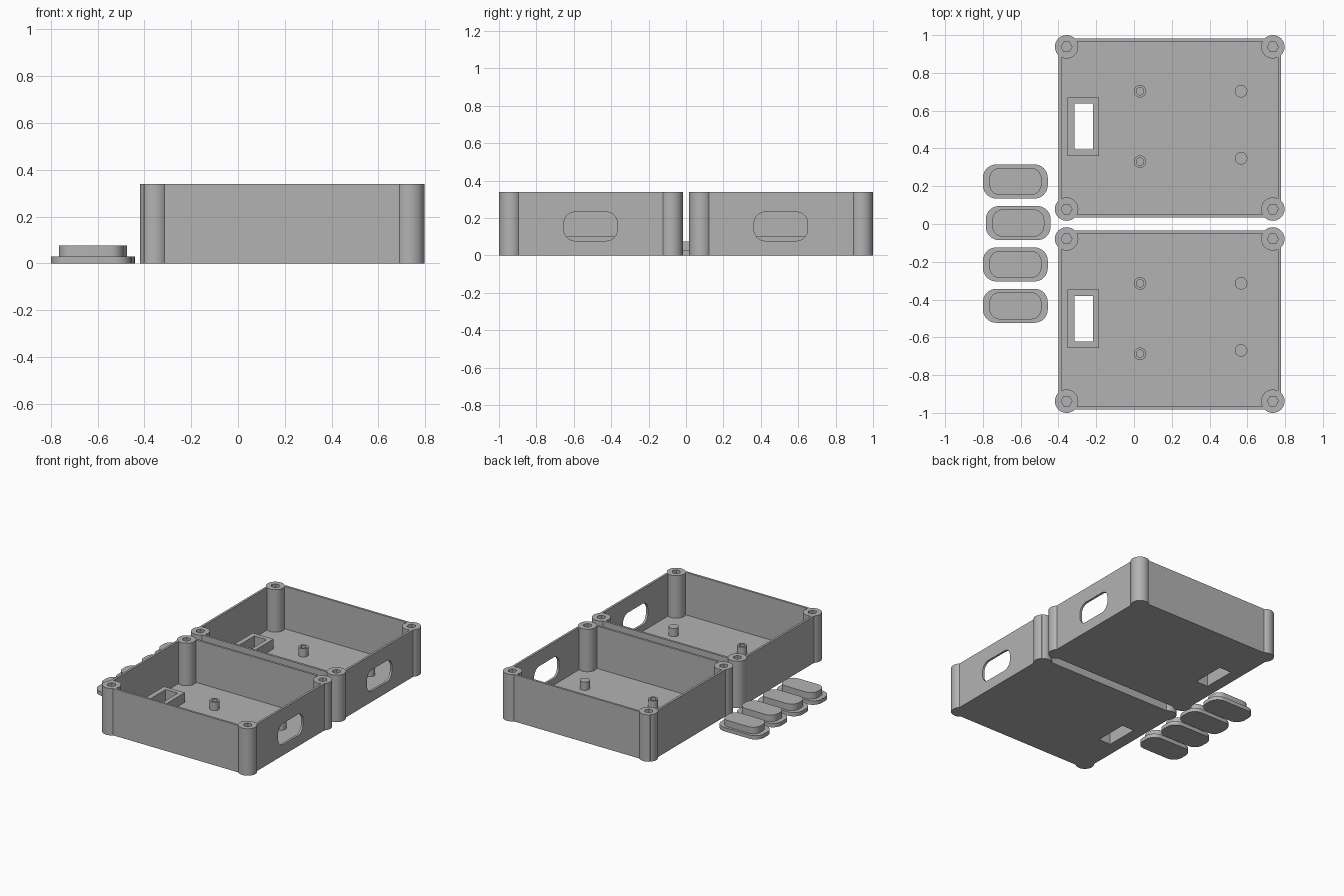
import bpy, bmesh, math
from mathutils import Matrix, Vector

if "Cube" in bpy.data.objects:
    bpy.data.objects.remove(bpy.data.objects["Cube"])

grey = bpy.data.materials.new("light grey plastic")
grey.diffuse_color = (0.45, 0.45, 0.45, 1)
grey.use_nodes = True
grey.node_tree.nodes["Principled BSDF"].inputs["Base Color"].default_value = grey.diffuse_color

HEIGHT, FLOOR = 0.34, 0.032
X0, X1, Y0, Y1 = -0.357, 0.735, 0.079, 0.938   # corner post centres
OUT, IN = 0.044, 0.028                         # wall faces beyond post centres


def prism(name, outline, z0, z1, matrix=Matrix()):
    """Solid from a flat outline, raised from z0 to z1."""
    bm = bmesh.new()
    face = bm.faces.new([bm.verts.new((x, y, z0)) for x, y in outline])
    res = bmesh.ops.extrude_face_region(bm, geom=[face])
    top = [v for v in res["geom"] if isinstance(v, bmesh.types.BMVert)]
    bmesh.ops.translate(bm, verts=top, vec=(0, 0, z1 - z0))
    bmesh.ops.recalc_face_normals(bm, faces=bm.faces)
    bm.transform(matrix)
    mesh = bpy.data.meshes.new(name)
    bm.to_mesh(mesh)
    bm.free()
    mesh.materials.append(grey)
    obj = bpy.data.objects.new(name, mesh)
    bpy.context.collection.objects.link(obj)
    return obj


def rect(x0, x1, y0, y1):
    return [(x0, y0), (x1, y0), (x1, y1), (x0, y1)]


def circle(x, y, r, n):
    return [(x + r * math.cos(2 * math.pi * i / n), y + r * math.sin(2 * math.pi * i / n))
            for i in range(n)]


def rounded(x, y, w, h, r, steps=8):
    pts = []
    for k, (sx, sy) in enumerate([(1, 1), (-1, 1), (-1, -1), (1, -1)]):
        for i in range(steps + 1):
            a = math.pi / 2 * (k + i / steps)
            pts.append((x + sx * (w / 2 - r) + r * math.cos(a),
                        y + sy * (h / 2 - r) + r * math.sin(a)))
    return pts


def combine(target, tool, operation):
    """Apply a boolean and remove the tool."""
    mod = target.modifiers.new("cut", "BOOLEAN")
    mod.operation, mod.solver, mod.object = operation, "EXACT", tool
    deps = bpy.context.evaluated_depsgraph_get()
    mesh = bpy.data.meshes.new_from_object(target.evaluated_get(deps))
    target.modifiers.clear()
    target.data = mesh
    bpy.data.objects.remove(tool)


def smooth(obj):
    obj.data.shade_smooth()
    obj.data.set_sharp_from_angle(angle=math.radians(30))


# Open tray
case = prism("back_case", rect(X0 - OUT, X1 + OUT, Y0 - OUT, Y1 + OUT), 0, HEIGHT)
combine(case, prism("cavity", rect(X0 - IN, X1 + IN, Y0 - IN, Y1 + IN), FLOOR, 0.5), "DIFFERENCE")

# Corner posts with hexagonal screw holes
posts = [(x, y) for x in (X0, X1) for y in (Y0, Y1)]
for x, y in posts:
    combine(case, prism("post", circle(x, y, 0.062, 40), 0, HEIGHT), "UNION")
for x, y in posts:
    combine(case, prism("screw_hole", circle(x, y, 0.029, 6), 0.12, 0.5), "DIFFERENCE")

# Raised frame around the floor window
combine(case, prism("frame", rect(-0.351, -0.184, 0.36, 0.67), FLOOR / 2, 0.102), "UNION")
combine(case, prism("window", rect(-0.314, -0.217, 0.394, 0.637), -0.1, 0.5), "DIFFERENCE")

# Board standoffs: two hollow, two solid
for x, y in [(0.032, 0.703), (0.032, 0.33), (0.567, 0.703), (0.567, 0.348)]:
    combine(case, prism("standoff", circle(x, y, 0.033, 24), FLOOR / 2, 0.092), "UNION")
    if x < 0.3:
        combine(case, prism("standoff_hole", circle(x, y, 0.02, 16), FLOOR, 0.5), "DIFFERENCE")

# Cable slot through the right wall
to_side = Matrix(((0, 0, 1, 0), (1, 0, 0, 0), (0, 1, 0, 0), (0, 0, 0, 1)))
combine(case, prism("slot", rounded(0.507, 0.155, 0.286, 0.154, 0.06), 0.74, 0.85, to_side),
        "DIFFERENCE")
smooth(case)

# Second identical case in front
front = bpy.data.objects.new("front_case", case.data)
front.location.y = -1.017
bpy.context.collection.objects.link(front)

# Four stepped slot plugs
for i, (x, y) in enumerate([(-0.628, 0.225), (-0.613, 0.005), (-0.628, -0.214), (-0.628, -0.433)]):
    plug = prism(f"plug_{i + 1}", rounded(x, y, 0.343, 0.18, 0.07), 0, 0.028)
    combine(plug, prism("plug_top", rounded(x, y, 0.276, 0.144, 0.057), 0.01, 0.075), "UNION")
    smooth(plug)
